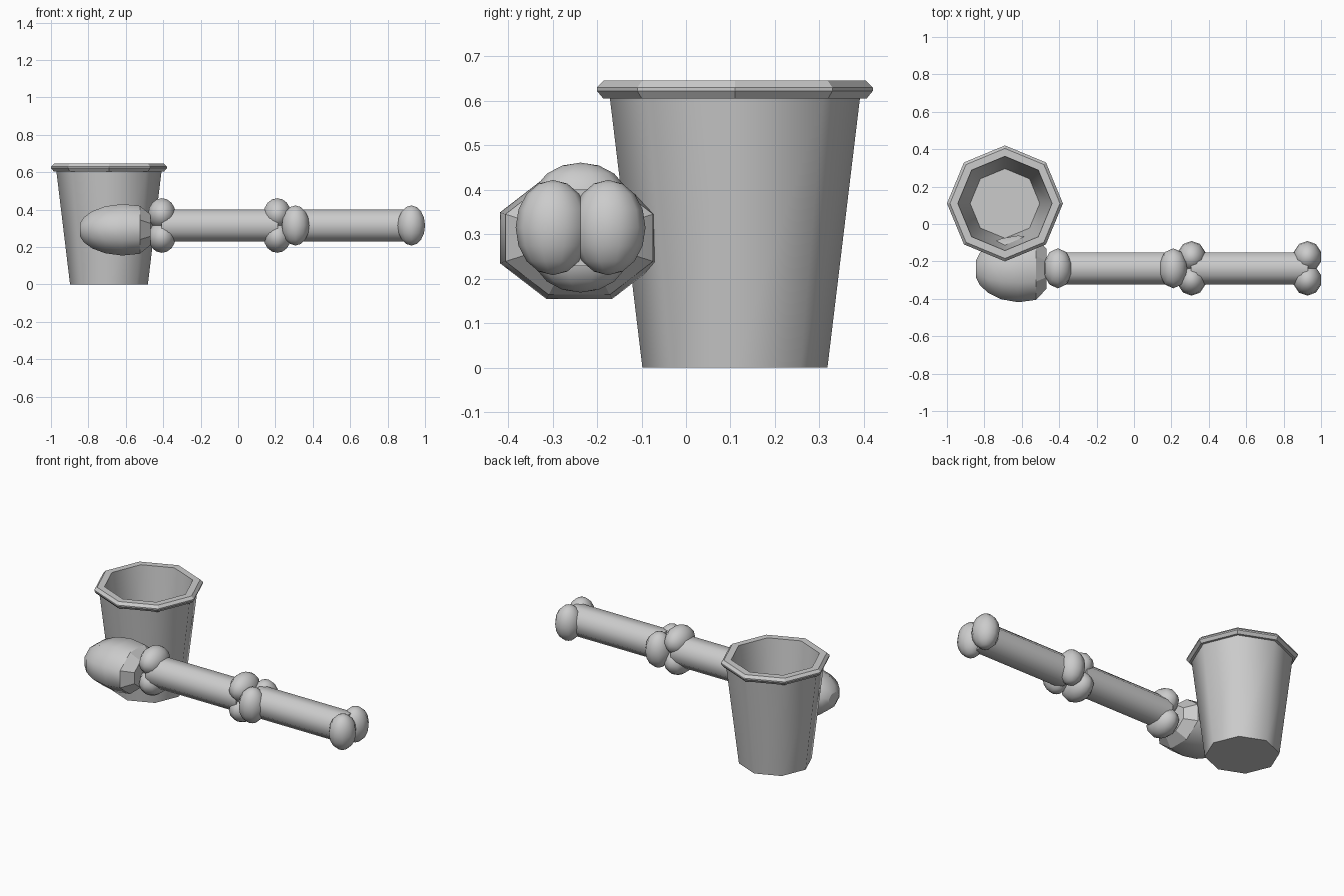
import bpy, bmesh
from math import cos, sin, pi
from mathutils import Vector

if "Cube" in bpy.data.objects:
    bpy.data.objects.remove(bpy.data.objects["Cube"])

def loft(name, rings, place, smooth_bands, phase=0.0, n=8):
    """Skin rings of n points; place(ring, cos, sin) returns each point."""
    bm = bmesh.new()
    loops = []
    for r in rings:
        loops.append([bm.verts.new(place(r, cos(phase + 2*pi*i/n), sin(phase + 2*pi*i/n)))
                      for i in range(n)])
    for k in range(len(loops) - 1):
        a, b = loops[k], loops[k + 1]
        for i in range(n):
            j = (i + 1) % n
            bm.faces.new((a[i], a[j], b[j], b[i])).smooth = k in smooth_bands
    bm.faces.new(loops[0][::-1])
    bm.faces.new(loops[-1])
    bmesh.ops.recalc_face_normals(bm, faces=bm.faces)
    # keep the border between smooth and flat areas crisp
    for e in bm.edges:
        if len(e.link_faces) == 2 and e.calc_face_angle() > 1.0:
            e.smooth = False
    me = bpy.data.meshes.new(name)
    bm.to_mesh(me)
    bm.free()
    ob = bpy.data.objects.new(name, me)
    bpy.context.collection.objects.link(ob)
    return ob

# Octagonal cup: outside wall, rolled rim, inside wall, floor (radius, z)
cup = [(0.208, 0.0), (0.281, 0.605), (0.296, 0.605), (0.310, 0.622),
       (0.310, 0.630), (0.294, 0.646), (0.252, 0.646), (0.186, 0.03)]
loft("cup", cup,
     lambda r, c, s: (-0.69 + r[0]*c, 0.11 + r[0]*s, r[1]), {0, 6})

# Rounded meat, blunt faceted end towards the bone (x, scale)
meat = [(-0.845, 0.25), (-0.825, 0.48), (-0.78, 0.72), (-0.71, 0.91),
        (-0.62, 1.0), (-0.525, 0.93), (-0.468, 0.60)]
loft("meat", meat,
     lambda r, c, s: (r[0], -0.24 + 0.193*r[1]*c, 0.292 + 0.149*r[1]*s),
     {0, 1, 2, 3, 4}, phase=pi/8)

# Bones: a shaft with a pair of knobs at each end, spread along one axis
AXIS_Y, AXIS_Z = -0.237, 0.315

def bone(name, x0, x1, vertical):
    loft(name + "_shaft", [x0 + 0.07, x1 - 0.07],
         lambda x, c, s: (x, AXIS_Y + 0.093*c, AXIS_Z + 0.093*s), {0}, phase=pi/8)
    for end, x in (("left", x0 + 0.073), ("right", x1 - 0.073)):
        for side in (-1, 1):
            off = Vector((0, 0, 0.062*side) if vertical else (0, 0.062*side, 0))
            bpy.ops.mesh.primitive_uv_sphere_add(
                segments=10, ring_count=8, radius=1,
                location=Vector((x, AXIS_Y, AXIS_Z)) + off)
            ob = bpy.context.object
            ob.name = f"{name}_knob_{end}_{'a' if side < 0 else 'b'}"
            ob.scale = (0.077, 0.107, 0.084) if vertical else (0.077, 0.084, 0.107)
            bpy.ops.object.shade_smooth()

bone("upper_bone", -0.48, 0.283, True)
bone("lower_bone", 0.235, 1.0, False)
